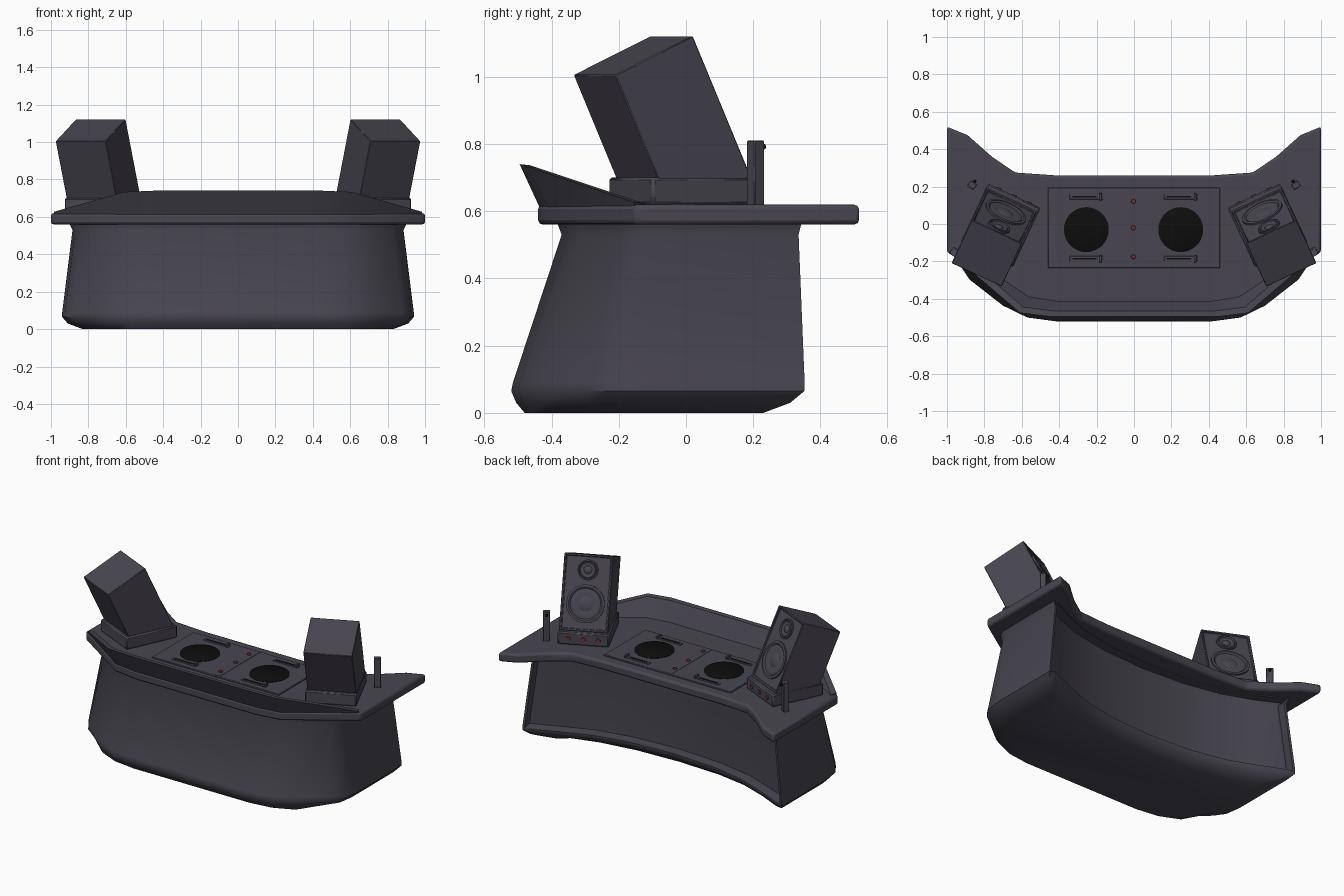
import bpy, bmesh
from math import radians, sin, cos, pi
from mathutils import Matrix

if "Cube" in bpy.data.objects:
    bpy.data.objects.remove(bpy.data.objects["Cube"])

T = Matrix.Translation


def rot(deg, axis):
    return Matrix.Rotation(radians(deg), 4, axis)


def material(name, rgb):
    m = bpy.data.materials.new(name)
    m.diffuse_color = (*rgb, 1)
    m.use_nodes = True
    m.node_tree.nodes["Principled BSDF"].inputs["Base Color"].default_value = m.diffuse_color
    return m


DARK = material("dark_grey", (0.065, 0.06, 0.08))
BLACK = material("black", (0.004, 0.004, 0.004))
RED = material("red", (0.2, 0.025, 0.025))


def finish(name, bm, mat=DARK, bevel=0, matrix=Matrix(), angle=35, segments=2):
    bmesh.ops.recalc_face_normals(bm, faces=bm.faces)
    me = bpy.data.meshes.new(name)
    bm.to_mesh(me)
    bm.free()
    ob = bpy.data.objects.new(name, me)
    bpy.context.collection.objects.link(ob)
    ob.matrix_world = matrix
    me.materials.append(mat)
    if bevel:
        mod = ob.modifiers.new("bevel", 'BEVEL')
        mod.width, mod.segments = bevel, segments
        mod.limit_method, mod.angle_limit = 'ANGLE', radians(30)
    bpy.ops.object.select_all(action='DESELECT')
    ob.select_set(True)
    bpy.context.view_layer.objects.active = ob
    bpy.ops.object.shade_smooth_by_angle(angle=radians(angle))
    return ob


def box(name, size, matrix, mat=DARK, bevel=0, inset=None):
    """Box; inset=(border, depth) sinks a panel into its +y face."""
    bm = bmesh.new()
    bmesh.ops.create_cube(bm, size=1, matrix=Matrix.Diagonal((*size, 1)))
    if inset:
        bm.normal_update()
        face = [f for f in bm.faces if f.normal.y > 0.9]
        bmesh.ops.inset_region(bm, faces=face, thickness=inset[0])
        bmesh.ops.inset_region(bm, faces=face, thickness=0.002, depth=-inset[1])
    return finish(name, bm, mat, bevel, matrix, segments=1)


def lathe(name, profile, matrix, mat=DARK, n=32):
    """Turn (radius, height) points round local z."""
    bm = bmesh.new()
    rings = [[bm.verts.new((r * cos(2 * pi * i / n), r * sin(2 * pi * i / n), h))
              for i in range(n)] for r, h in profile]
    for a, b in zip(rings, rings[1:]):
        for i in range(n):
            bm.faces.new((a[i], a[(i + 1) % n], b[(i + 1) % n], b[i]))
    bm.faces.new(rings[0])
    bm.faces.new(rings[-1])
    return finish(name, bm, mat, 0, matrix)


def mirrored(half):
    """Half outline starting and ending on x = 0 -> full closed outline."""
    return half + [(-x, *rest) for x, *rest in reversed(half) if x > 0]


def loft(rings):
    bm = bmesh.new()
    vs = [[bm.verts.new(p) for p in r] for r in rings]
    n = len(vs[0])
    for a, b in zip(vs, vs[1:]):
        for i in range(n):
            bm.faces.new((a[i], a[(i + 1) % n], b[(i + 1) % n], b[i]))
    bm.faces.new(vs[0])
    bm.faces.new(vs[-1])
    return bm


# Booth body: flared loft, curved front, gently concave back
def body_ring(z, f, xs, yb, yc):
    d = yb - yc
    return mirrored([(0, -f, z), (0.42, -f, z), (0.57, -f + 0.02, z), (0.7, -f * 0.84, z),
                     (xs - 0.06, -f * 0.57, z), (xs - 0.015, -f * 0.44, z), (xs, -0.12, z),
                     (xs, yb, z), (xs - 0.05, yb - 0.01, z), (0.72, yc + d * 0.62, z),
                     (0.54, yc + d * 0.3, z), (0.3, yc + d * 0.08, z), (0, yc, z)])


bm = loft([body_ring(*v) for v in (
    (0, 0.48, 0.83, 0.23, 0.07), (0.03, 0.505, 0.91, 0.31, 0.11),
    (0.065, 0.52, 0.94, 0.352, 0.135), (0.09, 0.515, 0.94, 0.353, 0.135),
    (0.53, 0.37, 0.885, 0.335, 0.13), (0.57, 0.385, 0.905, 0.345, 0.135))])
# Shallow recess across the back, running up to the table
bmesh.ops.recalc_face_normals(bm, faces=bm.faces)
bm.normal_update()
back = [f for f in bm.faces
        if f.normal.y > 0.3 and 0.07 < f.calc_center_median().z < 0.569]
bmesh.ops.inset_region(bm, faces=back, thickness=0.015)
bmesh.ops.inset_region(bm, faces=back, thickness=0.004, depth=-0.065)
finish("booth_body", bm, angle=40)

# Table top with swept back wings
top = [(0, -0.44), (0.44, -0.44), (0.6, -0.415), (1, -0.15), (1, 0.52), (0.89, 0.475),
       (0.76, 0.36), (0.635, 0.275), (0.42, 0.26), (0, 0.26)]
finish("table_top", loft([[(x, y, z) for x, y in mirrored(top)] for z in (0.56, 0.62)]),
       bevel=0.014)

# Raised front lip: leaning wedge that fades out toward the wings
lip = []
for x, y, xo, yo in ((0.985, -0.15, 0.985, -0.155), (0.6, -0.41, 0.61, -0.475),
                     (0.44, -0.435, 0.45, -0.495)):
    zt = 0.622 + 0.118 * (-0.14 - yo) / 0.355
    lip.append([(x, y, 0.61), (xo, yo, zt), (xo - 0.02, yo + 0.03, zt - 0.003),
                (x - 0.04, y + 0.025, 0.61)])
lip += [[(-x, y, z) for x, y, z in r] for r in reversed(lip)]
finish("front_lip", loft(lip), angle=30)

# Mixer deck with raised panel and centre strip
box("deck_panel", (0.92, 0.43, 0.016), T((0, -0.02, 0.62)), bevel=0.003)
box("deck_centre_strip", (0.06, 0.42, 0.012), T((0, -0.02, 0.6235)), bevel=0.001)
for y in (0.12, -0.02, -0.175):
    lathe("deck_knob", [(0.013, 0), (0.011, 0.01)], T((-0.003, y, 0.628)), RED, 12)
for x in (-0.255, 0.25):
    lathe("platter", [(0.12, 0), (0.12, 0.006), (0.117, 0.008)], T((x, -0.03, 0.624)), BLACK, 40)
    for y in (0.145, -0.185):
        box("slider_plate", (0.18, 0.028, 0.006), T((x, y, 0.629)), bevel=0.002)
        box("slider_slot", (0.13, 0.007, 0.004), T((x - 0.01, y, 0.632)), BLACK)
        box("slider_cap", (0.014, 0.04, 0.018), T((x + 0.077, y, 0.638)), bevel=0.002)

# Speakers, their bases and the corner posts
OUT = rot(-90, 'X')  # turns a lathe axis toward local +y
for s in (-1, 1):
    turn = rot(s * 25, 'Z')
    base = T((s * 0.714, -0.007, 0.66)) @ turn
    box("speaker_base", (0.31, 0.35, 0.082), base, bevel=0.008)
    for x in (-0.09, 0, 0.09):
        lathe("base_knob", [(0.016, 0), (0.013, 0.008)],
              base @ T((x, 0.172, 0)) @ OUT, RED, 12)

    # Cabinet leans over the front; local origin is the middle of its top
    cab = T((s * 0.788, -0.157, 1.0635)) @ turn @ rot(24.5, 'X')
    box("speaker_cabinet", (0.295, 0.28, 0.46), cab @ T((0, 0, -0.23)), bevel=0.003,
        inset=(0.016, 0.012))
    for name, r, z in (("tweeter", 0.062, -0.093), ("woofer", 0.115, -0.295)):
        lathe(name, [(r, 0), (r, 0.011), (r * 0.88, 0.013), (r * 0.8, 0.006),
                     (r * 0.72, 0.009), (r * 0.4, 0.004), (r * 0.35, 0.007),
                     (r * 0.18, 0.012), (0.002, 0.013)],
              cab @ T((0, 0.127, z)) @ OUT)

    post = T((s * 0.866, 0.207, 0.71)) @ rot(s * 35, 'Z')
    box("corner_post", (0.042, 0.036, 0.2), post, bevel=0.003)
    lathe("post_button", [(0.008, 0), (0.008, 0.018), (0.005, 0.02)],
          post @ T((0, 0.014, 0.082)) @ OUT, BLACK, 12)
